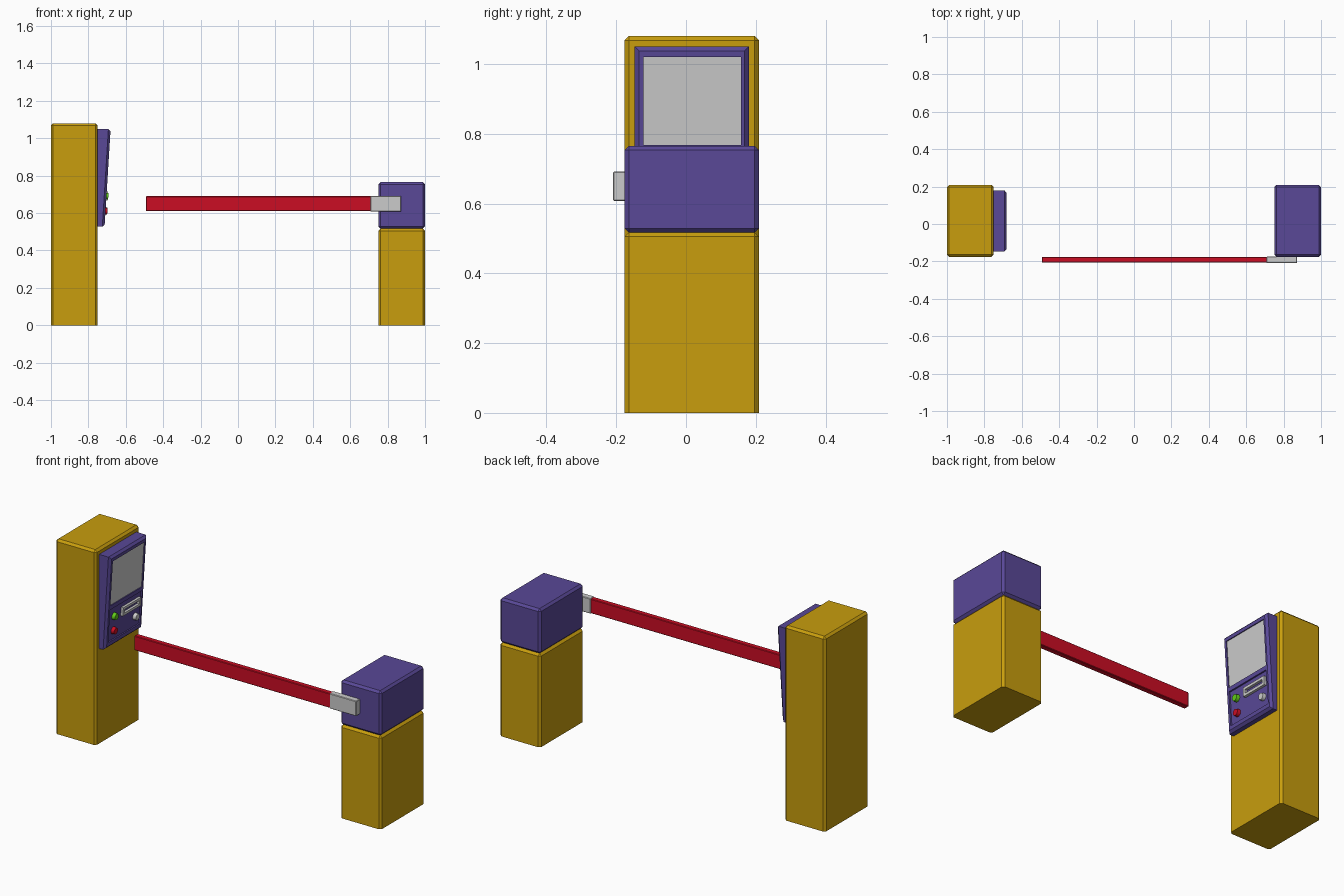
import bpy, bmesh, math
from mathutils import Matrix, Vector

if "Cube" in bpy.data.objects:
    bpy.data.objects.remove(bpy.data.objects["Cube"])


def material(name, rgb):
    m = bpy.data.materials.new(name)
    m.diffuse_color = (*rgb, 1)
    m.use_nodes = True
    m.node_tree.nodes["Principled BSDF"].inputs["Base Color"].default_value = m.diffuse_color
    return m


YELLOW = material("yellow", (0.58, 0.34, 0.004))
PURPLE = material("purple", (0.10, 0.065, 0.31))
RED = material("red", (0.60, 0.004, 0.017))
GREEN = material("green", (0.12, 0.60, 0.01))


def finish(name, bm, mat):
    bmesh.ops.recalc_face_normals(bm, faces=bm.faces)
    me = bpy.data.meshes.new(name)
    bm.to_mesh(me)
    bm.free()
    ob = bpy.data.objects.new(name, me)
    bpy.context.collection.objects.link(ob)
    if mat:
        me.materials.append(mat)
    return ob


def face_x(z):
    """Sloping front plane of the control panel."""
    return -0.681 + (z - 1.05) * 0.062


def block(name, x, y, z, mat=None, bevel=0.0, open_bottom=False, sloped=False):
    """Chamfered box; when sloped, x values are offsets from the panel plane."""
    bm = bmesh.new()
    bmesh.ops.create_cube(bm, size=1)
    for v in bm.verts:
        v.co = Vector([r[0] if c < 0 else r[1] for c, r in zip(v.co, (x, y, z))])
        if sloped:
            v.co.x += face_x(v.co.z)
    if bevel:
        edges = [e for e in bm.edges
                 if not (open_bottom and all(v.co.z < z[0] + 1e-5 for v in e.verts))]
        bmesh.ops.bevel(bm, geom=edges, offset=bevel, segments=1,
                        affect='EDGES', profile=0.5)
    return finish(name, bm, mat)


def button(name, y, z, mat=None):
    """Short round button standing on the recessed key area."""
    bm = bmesh.new()
    turn = Matrix.Rotation(math.radians(90) - math.atan(0.062) + math.atan(0.124), 4, 'Y')
    bmesh.ops.create_cone(bm, cap_ends=True, segments=24, radius1=0.02, radius2=0.017,
                          depth=0.02,
                          matrix=Matrix.Translation((face_x(z), y, z)) @ turn)
    ob = finish(name, bm, mat)
    bpy.ops.object.select_all(action='DESELECT')
    ob.select_set(True)
    bpy.context.view_layer.objects.active = ob
    bpy.ops.object.shade_smooth_by_angle(angle=math.radians(40))


def carve(target, cutter):
    """Cut a recess, then discard the cutter."""
    cutter.hide_render = True
    mod = target.modifiers.new("recess", 'BOOLEAN')
    mod.operation, mod.solver, mod.object = 'DIFFERENCE', 'EXACT', cutter
    bpy.context.view_layer.objects.active = target
    bpy.ops.object.modifier_apply(modifier=mod.name)
    bpy.data.objects.remove(cutter)


DEPTH = (-0.176, 0.209)

# Ticket cabinet
block("ticket_cabinet", (-1, -0.75), DEPTH, (0, 1.08), YELLOW, 0.012, True)

# Sloping control panel with recesses for screen and keys
panel = block("control_panel", (0, 0), (-0.147, 0.18), (0.527, 1.05), PURPLE, sloped=True)
for v in panel.data.vertices:
    v.co.x = -0.755 if v.index < 4 else face_x(v.co.z)
bm = bmesh.new()
bmesh.ops.create_cube(bm, size=1)
for v in bm.verts:
    z = 0.527 if v.co.z < 0 else 1.05
    v.co = (-0.755 if v.co.x < 0 else face_x(z), -0.147 if v.co.y < 0 else 0.18, z)
front = [e for e in bm.edges if all(v.co.x > -0.75 for v in e.verts)]
bmesh.ops.bevel(bm, geom=front, offset=0.012, segments=1, affect='EDGES', profile=0.5)
bpy.data.objects.remove(panel)
panel = finish("control_panel", bm, PURPLE)
for zr in ((0.768, 1.02), (0.56, 0.745)):
    carve(panel, block("recess_cutter", (-0.008, 0.05), (-0.122, 0.158), zr, sloped=True))

# Screen
block("screen", (-0.02, -0.005), (-0.122, 0.158), (0.768, 1.02), sloped=True)

# Ticket slot: four bars around a dark-backed opening
sy, sz, t = (-0.012, 0.145), (0.668, 0.716), 0.014
out = (-0.012, 0.006)
block("slot_top", out, sy, (sz[1] - t, sz[1]), sloped=True)
block("slot_bottom", out, sy, (sz[0], sz[0] + t), sloped=True)
for side, y0 in (("left", sy[0]), ("right", sy[1] - t)):
    block("slot_" + side, out, (y0, y0 + t), (sz[0] + t, sz[1] - t), sloped=True)

# Buttons
button("green_button", -0.073, 0.69, GREEN)
button("red_button", -0.073, 0.61, RED)
button("grey_button", 0.118, 0.614)

# Barrier post and its motor housing
block("barrier_post", (0.75, 1), DEPTH, (0, 0.517), YELLOW, 0.012, True)
block("motor_housing", (0.75, 1), DEPTH, (0.517, 0.765), PURPLE, 0.012)

# Barrier arm and its mounting bracket
block("barrier_arm", (-0.493, 0.715), (-0.207, -0.177), (0.61, 0.69), RED, 0.003)
block("arm_bracket", (0.708, 0.872), (-0.209, -0.174), (0.608, 0.692), None, 0.003)
